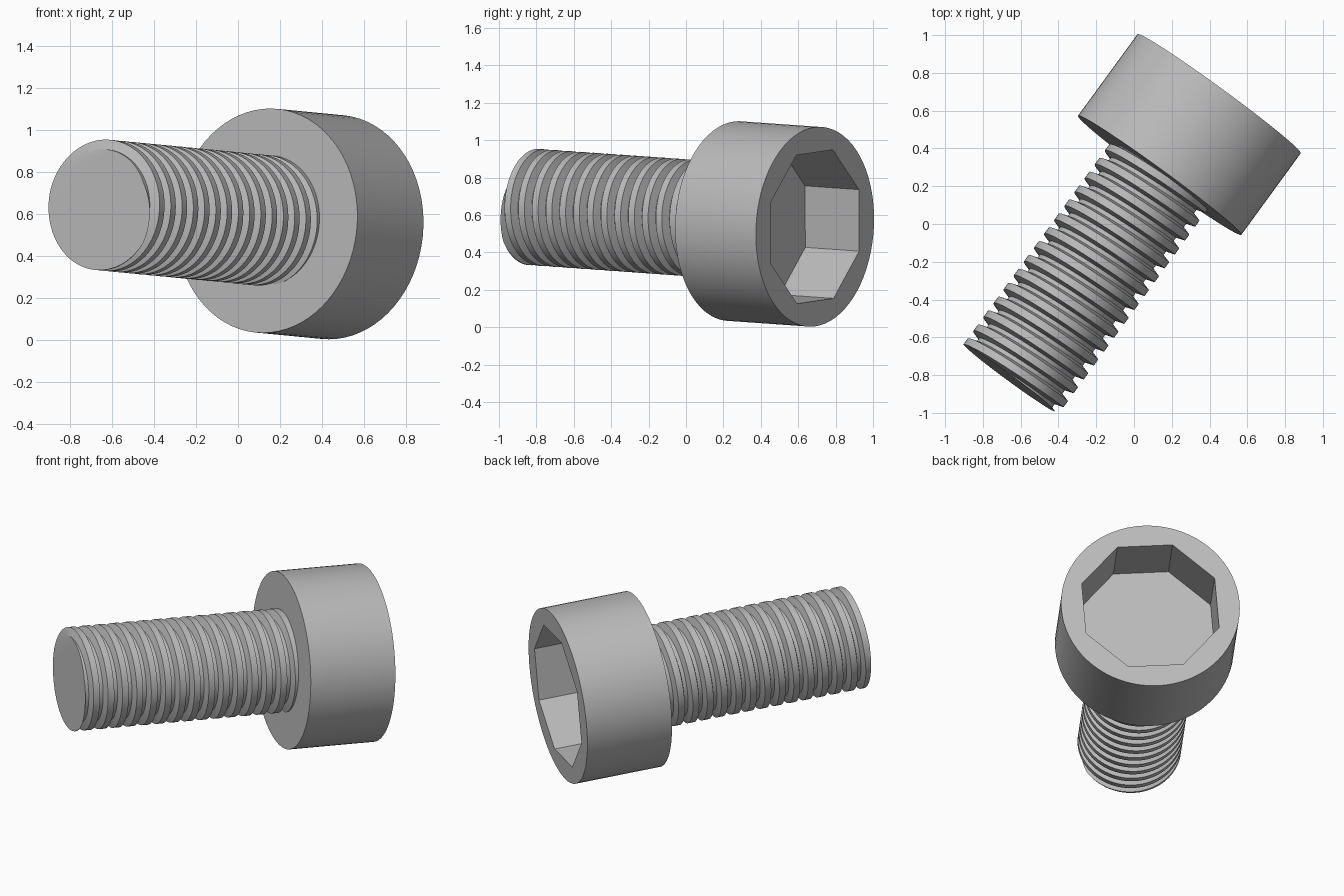
import bpy
import bmesh
from math import cos, sin, radians, tau
from mathutils import Matrix, Vector

cube = bpy.data.objects.get("Cube")
if cube:
    bpy.data.objects.remove(cube)

# Bolt dimensions
SHAFT, HEAD = 1.336, 0.535
HEAD_R, SOCKET_R, SOCKET_DEPTH = 0.535, 0.432, 0.357
CREST_R, ROOT_R, PITCH = 0.312, 0.265, 0.0911
SEGMENTS = 72

# Placement: local z runs from the tip to the head, local x points upwards
tip, top = Vector((-0.65, -0.82, 0.643)), Vector((0.448, 0.686, 0.537))
axis = (top - tip).normalized()
side = axis.cross(Vector((0, 0, 1))).normalized()
up = side.cross(axis)
place = Matrix((up, side, axis)).transposed().to_4x4()
place.translation = tip

steel = bpy.data.materials.new("steel grey")
steel.use_nodes = True
steel.diffuse_color = (0.5, 0.5, 0.5, 1)
steel.node_tree.nodes["Principled BSDF"].inputs["Base Color"].default_value = (0.5, 0.5, 0.5, 1)


def finish(bm, name):
    bmesh.ops.recalc_face_normals(bm, faces=bm.faces[:])
    mesh = bpy.data.meshes.new(name)
    bm.to_mesh(mesh)
    bm.free()
    mesh.materials.append(steel)
    obj = bpy.data.objects.new(name, mesh)
    obj.matrix_world = place
    bpy.context.collection.objects.link(obj)
    bpy.ops.object.select_all(action="DESELECT")
    obj.select_set(True)
    bpy.context.view_layer.objects.active = obj
    bpy.ops.object.shade_smooth_by_angle(angle=radians(30))


def ring(bm, count, radius, z, turn=0.0):
    angles = [turn + tau * i / count for i in range(count)]
    return [bm.verts.new((radius * cos(a), radius * sin(a), z)) for a in angles]


def wall(bm, lower, upper):
    n = len(lower)
    for i in range(n):
        j = (i + 1) % n
        bm.faces.new((lower[i], lower[j], upper[j], upper[i]))


def loop_edges(bm, verts):
    return [bm.edges.get((v, verts[i - 1])) for i, v in enumerate(verts)]


# Threaded shaft: a helical profile, trimmed flat at both ends
profile = [(-0.22, CREST_R), (0.22, CREST_R), (0.38, ROOT_R), (0.62, ROOT_R)]
crest_start = radians(205)
bm = bmesh.new()
rows = []
for turn in range(-3, int(SHAFT / PITCH) + 4):
    for phase, r in profile:
        row = []
        for i in range(SEGMENTS):
            a = tau * i / SEGMENTS
            z = PITCH * (turn + phase + (a - crest_start) / tau)
            row.append(bm.verts.new((r * cos(a), r * sin(a), z)))
        rows.append(row)
step = len(profile)
for k in range(len(rows) - 1 - step):
    for i in range(SEGMENTS):
        j = (i + 1) % SEGMENTS
        s = step if j == 0 else 0
        bm.faces.new((rows[k][i], rows[k + s][j], rows[k + 1 + s][j], rows[k + 1][i]))
for z, direction in ((0, -1), (SHAFT + 0.01, 1)):
    cut = bmesh.ops.bisect_plane(
        bm, geom=bm.verts[:] + bm.edges[:] + bm.faces[:], dist=1e-6,
        plane_co=(0, 0, z), plane_no=(0, 0, direction), clear_outer=True)
    rim = [e for e in cut["geom_cut"] if isinstance(e, bmesh.types.BMEdge)]
    bmesh.ops.holes_fill(bm, edges=rim, sides=0)
finish(bm, "threaded_shaft")

# Cylindrical head with an eight-sided socket
bm = bmesh.new()
end = SHAFT + HEAD
under = ring(bm, SEGMENTS, HEAD_R, SHAFT)
rim = ring(bm, SEGMENTS, HEAD_R, end)
mouth = ring(bm, 8, SOCKET_R, end, radians(27.4))
floor = ring(bm, 8, SOCKET_R, end - SOCKET_DEPTH, radians(27.4))
wall(bm, under, rim)
wall(bm, floor, mouth)
bm.faces.new(under)
bm.faces.new(floor)
bmesh.ops.triangle_fill(
    bm, use_beauty=True, use_dissolve=False, normal=(0, 0, 1),
    edges=loop_edges(bm, rim) + loop_edges(bm, mouth))
finish(bm, "socket_head")
